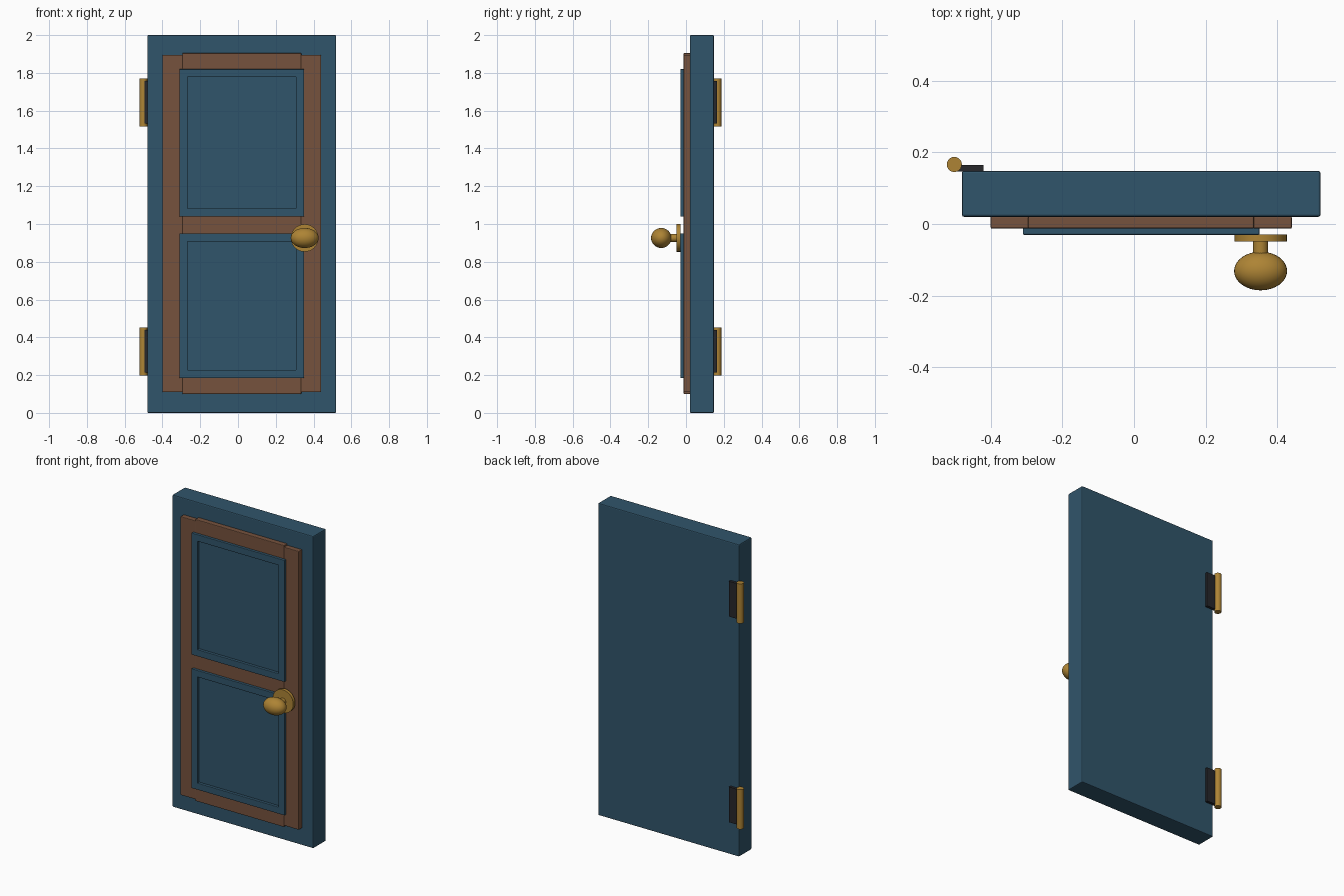
import bpy, math

if "Cube" in bpy.data.objects:
    bpy.data.objects.remove(bpy.data.objects["Cube"])


def material(name, rgb):
    m = bpy.data.materials.new(name)
    m.diffuse_color = (*rgb, 1)
    m.use_nodes = True
    m.node_tree.nodes["Principled BSDF"].inputs["Base Color"].default_value = m.diffuse_color
    return m


BLUE = material("blue paint", (0.030, 0.090, 0.145))
BROWN = material("brown wood", (0.180, 0.085, 0.047))
BRASS = material("brass", (0.420, 0.230, 0.035))
DARK = material("dark metal", (0.020, 0.020, 0.024))


def finish(name, mat, bevel=0, smooth=False):
    o = bpy.context.object
    o.name = name
    o.data.materials.append(mat)
    bpy.ops.object.transform_apply(location=False, rotation=True, scale=True)
    if bevel:
        b = o.modifiers.new("bevel", "BEVEL")
        b.width = bevel
        b.segments = 2
    if smooth:
        bpy.ops.object.shade_smooth_by_angle(angle=math.radians(35))
    return o


def box(name, mat, x, y, z, bevel=0.0):
    """Box from (min, max) pairs on each axis."""
    bpy.ops.mesh.primitive_cube_add(size=1, location=[(a + b) / 2 for a, b in (x, y, z)])
    bpy.context.object.scale = [b - a for a, b in (x, y, z)]
    return finish(name, mat, bevel)


def cylinder(name, mat, radius, depth, loc, rot=(0, 0, 0), verts=32, bevel=0):
    bpy.ops.mesh.primitive_cylinder_add(vertices=verts, radius=radius, depth=depth,
                                        location=loc, rotation=rot)
    return finish(name, mat, bevel, True)


# Main slab
box("door_slab", BLUE, (-0.48, 0.52), (0.02, 0.148), (0, 2), 0.006)

# Raised brown stiles and rails
FRAME_Y = (-0.013, 0.022)
for side, x in (("left", (-0.40, -0.293)), ("right", (0.333, 0.44))):
    box(side + "_stile", BROWN, x, FRAME_Y, (0.11, 1.895), 0.004)
for part, z in (("bottom", (0.10, 0.20)), ("middle", (0.935, 1.055)), ("top", (1.805, 1.905))):
    box(part + "_rail", BROWN, (-0.295, 0.335), FRAME_Y, z, 0.004)

# Two blue panels, each bordered by a raised moulding
X0, X1, W = -0.31, 0.35, 0.043
for part, z0, z1 in (("lower", 0.185, 0.95), ("upper", 1.04, 1.82)):
    box(part + "_panel", BLUE, (X0 + 0.01, X1 - 0.01), (-0.012, 0.022), (z0 + 0.01, z1 - 0.01))
    trim_y = (-0.030, -0.008)
    for side, x in (("left", (X0, X0 + W)), ("right", (X1 - W, X1))):
        box(f"{part}_{side}_moulding", BLUE, x, trim_y, (z0, z1), 0.003)
    for side, z in (("bottom", (z0, z0 + W)), ("top", (z1 - W, z1))):
        box(f"{part}_{side}_moulding", BLUE, (X0, X1), trim_y, z, 0.003)

# Oval knob with stem and round rosette
KX, KZ = 0.353, 0.926
ALONG_Y = (math.pi / 2, 0, 0)
cylinder("knob_rosette", BRASS, 0.073, 0.02, (KX, -0.039, KZ), ALONG_Y)
cylinder("knob_stem", BRASS, 0.021, 0.05, (KX, -0.068, KZ), ALONG_Y)
bpy.ops.mesh.primitive_uv_sphere_add(segments=32, ring_count=16, radius=1,
                                     location=(KX, -0.131, KZ))
bpy.context.object.scale = (0.074, 0.054, 0.053)
finish("knob", BRASS, smooth=True)

# Hinges on the back left edge
for part, z in (("lower", 0.326), ("upper", 1.644)):
    box(part + "_hinge_leaf", DARK, (-0.50, -0.42), (0.146, 0.165), (z - 0.113, z + 0.113))
    cylinder(part + "_hinge_pin", BRASS, 0.021, 0.254, (-0.501, 0.166, z), verts=24)
